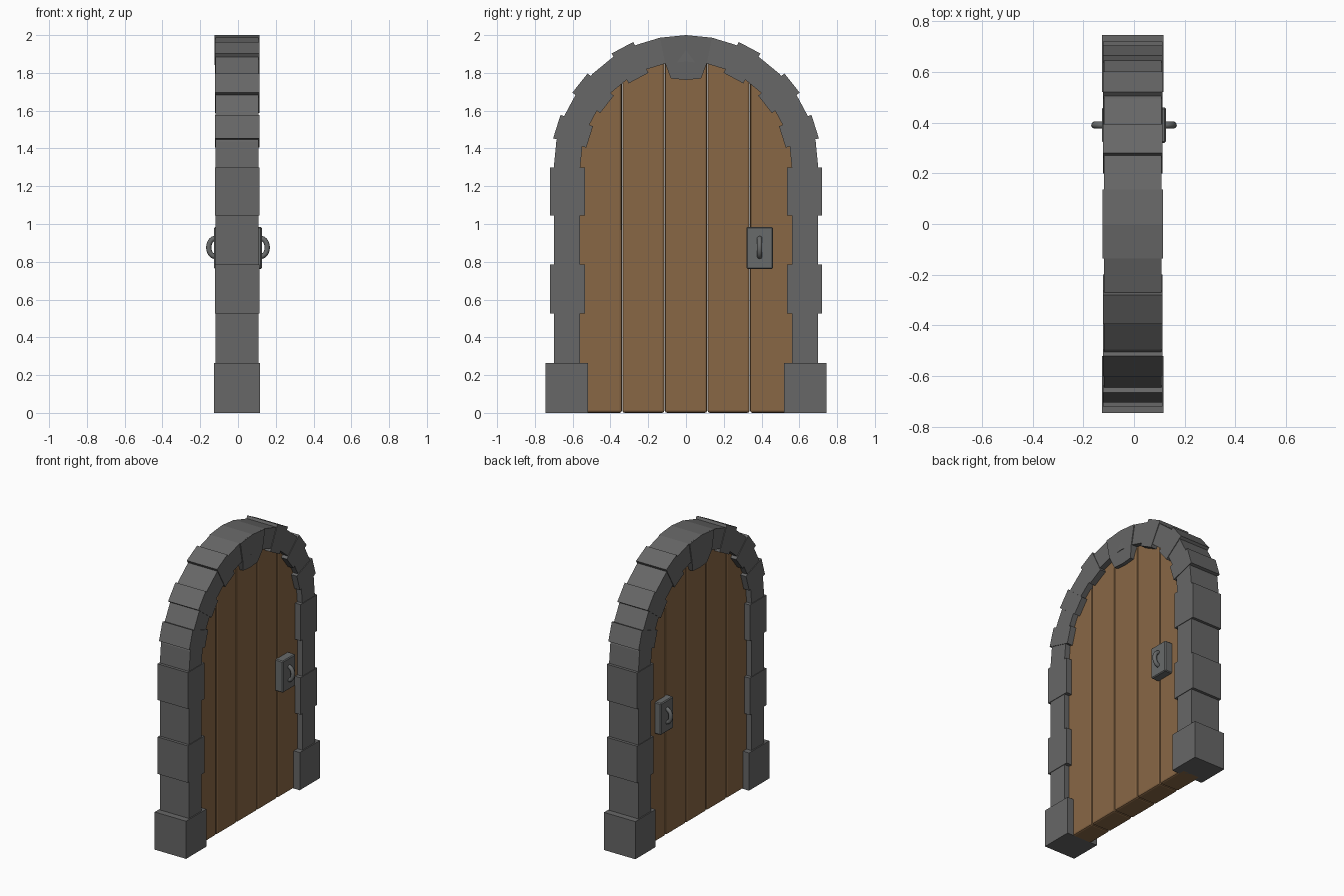
import bpy, bmesh, math
from mathutils import Vector

if "Cube" in bpy.data.objects:
    bpy.data.objects.remove(bpy.data.objects["Cube"])


def material(name, rgb):
    m = bpy.data.materials.new(name)
    m.diffuse_color = (*rgb, 1)
    m.use_nodes = True
    m.node_tree.nodes["Principled BSDF"].inputs["Base Color"].default_value = m.diffuse_color
    return m


STONE = material("grey stone", (0.135, 0.135, 0.135))
WOOD = material("brown wood", (0.25, 0.137, 0.06))
IRON = material("grey iron", (0.14, 0.145, 0.145))
CX, CZ = -0.005, 1.3          # depth centre, arch spring height


def finish(bm, name, mat, bevel=0, segs=1):
    bmesh.ops.recalc_face_normals(bm, faces=bm.faces)
    me = bpy.data.meshes.new(name)
    bm.to_mesh(me)
    bm.free()
    me.materials.append(mat)
    ob = bpy.data.objects.new(name, me)
    bpy.context.collection.objects.link(ob)
    if bevel:
        mod = ob.modifiers.new("bevel", 'BEVEL')
        mod.width, mod.segments = bevel, segs
        mod.limit_method, mod.angle_limit = 'ANGLE', math.radians(40)
    return ob


def prism(name, pts, x0, x1, mat, bevel=0, segs=1):
    """Extrude a (y, z) outline along x."""
    bm = bmesh.new()
    f = bm.faces.new([bm.verts.new((x0, y, z)) for y, z in pts])
    r = bmesh.ops.extrude_face_region(bm, geom=[f])
    vs = [v for v in r['geom'] if isinstance(v, bmesh.types.BMVert)]
    bmesh.ops.translate(bm, verts=vs, vec=(x1 - x0, 0, 0))
    return finish(bm, name, mat, bevel, segs)


def polar(r, t, a):
    """Point at radius r along angle a, offset t sideways."""
    return (r * math.cos(a) - t * math.sin(a), CZ + r * math.sin(a) + t * math.cos(a))


# Side stones: inner y, outer y, bottom, top, half depth
courses = [(0.52, 0.745, 0, 0.265, 0.122), (0.56, 0.70, 0.265, 0.525, 0.114),
           (0.535, 0.72, 0.525, 0.785, 0.118), (0.56, 0.70, 0.785, 1.045, 0.114),
           (0.535, 0.72, 1.045, 1.30, 0.118)]
for s, side in ((1, "right"), (-1, "left")):
    for i, (a, b, z0, z1, h) in enumerate(courses):
        prism(f"{side}_pillar_stone_{i}", [(s*a, z0), (s*b, z0), (s*b, z1), (s*a, z1)],
              CX - h, CX + h, STONE)
    # Protruding arch stones
    for i, deg in enumerate((17.5, 38.5, 62)):
        a = math.radians(deg)
        pts = [polar(0.535, -0.059, a), polar(0.717, -0.065, a),
               polar(0.717, 0.065, a), polar(0.535, 0.059, a)]
        prism(f"{side}_arch_stone_{i}", [(s*y, z) for y, z in pts],
              CX - 0.118, CX + 0.118, STONE)

# Continuous arch ring
N = 16
angs = [math.pi * i / N for i in range(N + 1)]
ring = [polar(0.70, 0, a) for a in angs] + [polar(0.56, 0, a) for a in reversed(angs)]
prism("arch_ring", ring, CX - 0.114, CX + 0.114, STONE)

# Keystone, tapering in depth towards its foot
key = prism("keystone", [(-0.137, 1.986), (-0.11, 1.85), (-0.08, 1.77), (0, 1.763),
                         (0.08, 1.77), (0.11, 1.85), (0.137, 1.986), (0, 2.0)],
            CX - 0.12, CX + 0.12, STONE)
for v in key.data.vertices:
    if v.co.z < 1.8:
        v.co.x = CX + (v.co.x - CX) * 0.85

# Door planks with tops following the arch
edges = [-0.575, -0.338, -0.113, 0.113, 0.338, 0.575]
for i in range(5):
    y0, y1 = edges[i] + 0.001, edges[i + 1] - 0.001
    top = [y1 + (y0 - y1) * k / 6 for k in range(7)]
    pts = [(y0, 0), (y1, 0)] + [(y, CZ + math.sqrt(0.59**2 - y*y)) for y in top]
    prism(f"door_plank_{i}", pts, CX - 0.075, CX + 0.075, WOOD, 0.012, 2)

# Lock plates and ring handles on both faces
for s, side in ((1, "near"), (-1, "far")):
    x0, x1 = sorted((s * 0.06, s * 0.126))
    prism(f"{side}_lock_plate", [(0.32, 0.762), (0.46, 0.762), (0.46, 0.985), (0.32, 0.985)],
          x0, x1, IRON, 0.006)
    bm = bmesh.new()
    rows = []
    for i in range(13):
        a = math.radians(-100 + 200 * i / 12)
        c = Vector((s * (0.122 + 0.033 * math.cos(a)), 0.39, 0.876 + 0.047 * math.sin(a)))
        d = Vector((s * math.cos(a), 0, math.sin(a)))
        rows.append([bm.verts.new(c + 0.014 * (d * math.cos(b) + Vector((0, math.sin(b), 0))))
                     for b in (math.tau * k / 10 for k in range(10))])
    for p, q in zip(rows, rows[1:]):
        for k in range(10):
            bm.faces.new((p[k], p[(k + 1) % 10], q[(k + 1) % 10], q[k]))
    bm.faces.new(rows[0])
    bm.faces.new(rows[-1])
    h = finish(bm, f"{side}_ring_handle", IRON)
    for f in h.data.polygons:
        f.use_smooth = len(f.vertices) == 4
